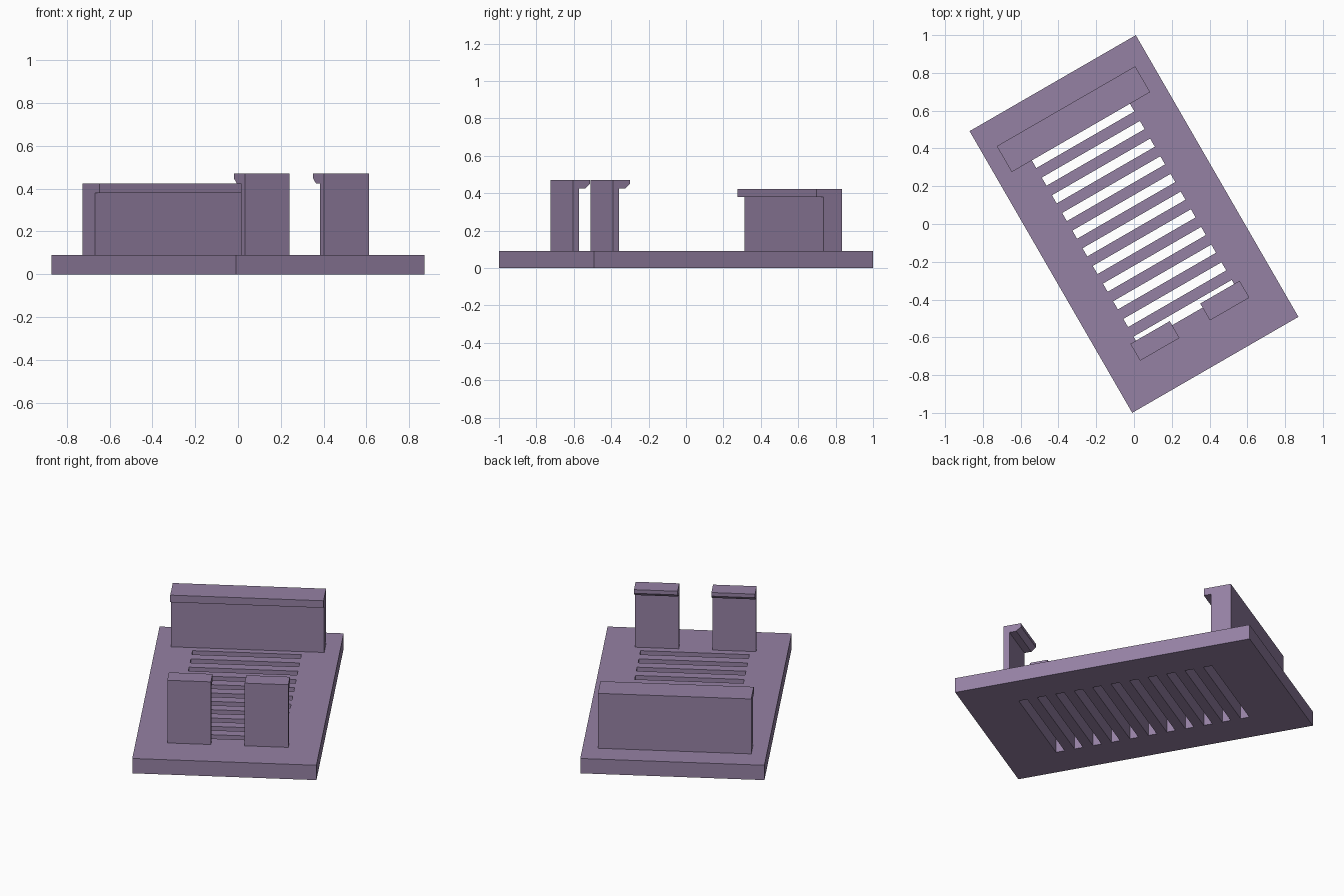
import bpy, bmesh, math

if "Cube" in bpy.data.objects:
    bpy.data.objects.remove(bpy.data.objects["Cube"])

TILT = math.radians(30)
HALF_W, HALF_L, THICK = 0.508, 0.861, 0.09

mat = bpy.data.materials.new("dusty_purple")
mat.diffuse_color = (0.30, 0.22, 0.37, 1)
mat.use_nodes = True
mat.node_tree.nodes["Principled BSDF"].inputs["Base Color"].default_value = mat.diffuse_color


def finish(name, bm):
    bmesh.ops.recalc_face_normals(bm, faces=bm.faces)
    me = bpy.data.meshes.new(name)
    bm.to_mesh(me)
    bm.free()
    me.materials.append(mat)
    ob = bpy.data.objects.new(name, me)
    ob.rotation_euler.z = TILT
    bpy.context.collection.objects.link(ob)
    return ob


def extrude(bm, faces, offset):
    res = bmesh.ops.extrude_face_region(bm, geom=faces)
    verts = [g for g in res["geom"] if isinstance(g, bmesh.types.BMVert)]
    bmesh.ops.translate(bm, vec=offset, verts=verts)


def profile_bar(name, profile, x0, x1):
    """Side profile (y, z) swept along x."""
    bm = bmesh.new()
    face = bm.faces.new([bm.verts.new((x0, y, z)) for y, z in profile])
    extrude(bm, [face], (x1 - x0, 0, 0))
    return finish(name, bm)


# Base plate with a row of slots
SLOTS, PITCH, SLOT_W, SLOT_HALF = 11, 0.108, 0.05, 0.30
xs = [-HALF_W, -SLOT_HALF, SLOT_HALF, HALF_W]
ys = [-HALF_L]
for i in range(SLOTS):
    c = (i - (SLOTS - 1) / 2) * PITCH
    ys += [c - SLOT_W / 2, c + SLOT_W / 2]
ys.append(HALF_L)

bm = bmesh.new()
grid = [[bm.verts.new((x, y, 0)) for x in xs] for y in ys]
for j in range(len(ys) - 1):
    for i in range(3):
        if i == 1 and j % 2 == 1:
            continue  # open slot
        bm.faces.new((grid[j][i], grid[j][i + 1],
                      grid[j + 1][i + 1], grid[j + 1][i]))
extrude(bm, bm.faces[:], (0, 0, THICK))
finish("slotted_base", bm)

# Rear wall with an inward lip
profile_bar("rear_wall",
            [(0.72, THICK), (0.72, 0.423), (0.562, 0.423),
             (0.562, 0.38), (0.604, 0.38), (0.604, THICK)],
            -0.423, 0.423)

# Pair of front snap hooks with chamfered tips
hook = [(-0.643, THICK), (-0.643, 0.47), (-0.54, 0.47), (-0.54, 0.448),
        (-0.567, 0.425), (-0.607, 0.425), (-0.607, THICK)]
for side, s in (("left", -1), ("right", 1)):
    profile_bar(f"snap_hook_{side}", hook, s * 0.093, s * 0.334)
